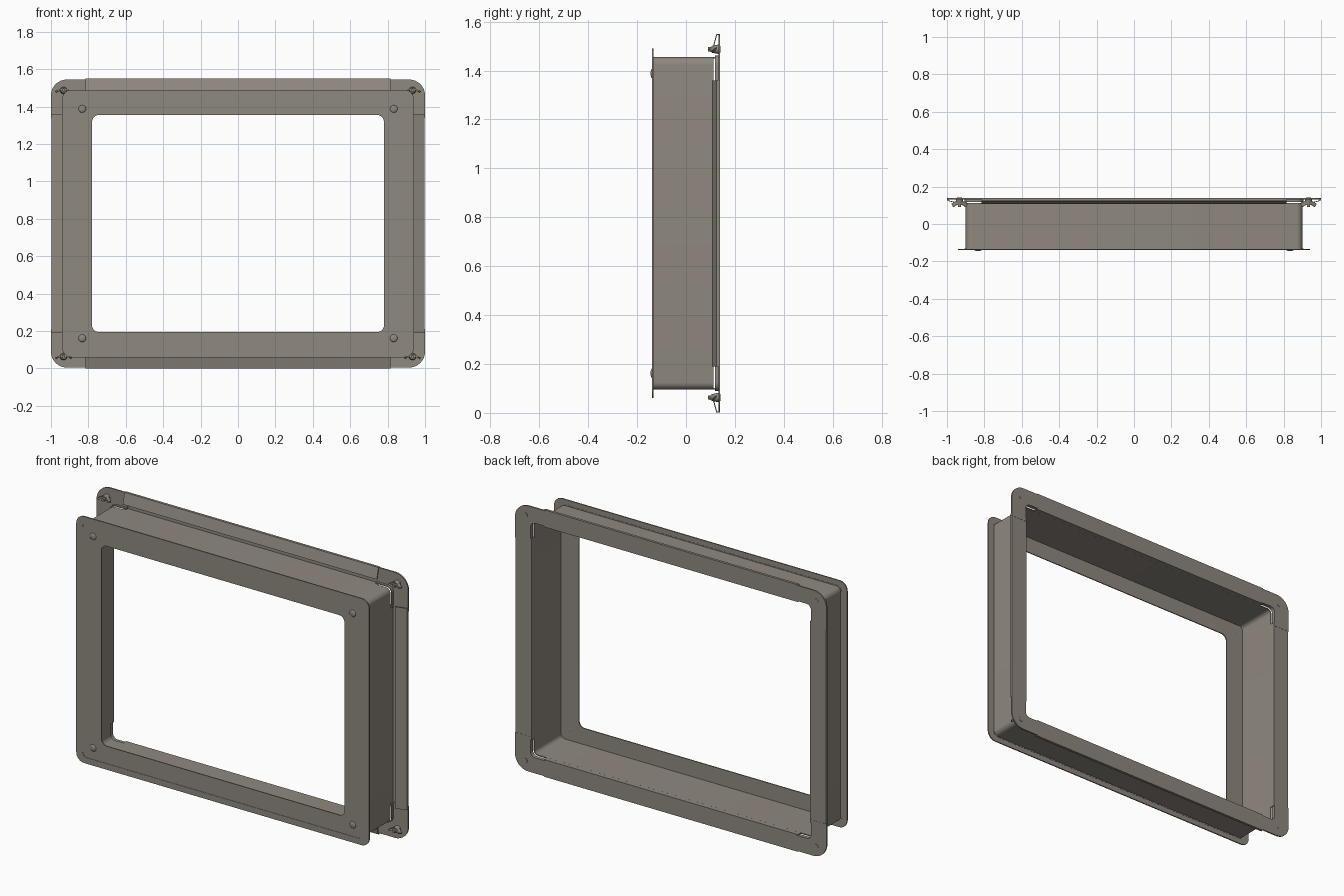
import bpy, bmesh, math
from mathutils import Matrix, Vector

old = bpy.data.objects.get("Cube")
if old:
    bpy.data.objects.remove(old, do_unlink=True)

ZC = 0.775                      # middle height of the frame
HX, HZ = 0.90, 0.68             # half size of the sleeve
BACK = 0.14

metal = bpy.data.materials.new("warm grey metal")
metal.use_nodes = True
colour = (0.275, 0.247, 0.212, 1)
metal.diffuse_color = colour
metal.node_tree.nodes["Principled BSDF"].inputs["Base Color"].default_value = colour


def finish(name, bm, smooth=True):
    bmesh.ops.recalc_face_normals(bm, faces=bm.faces)
    mesh = bpy.data.meshes.new(name)
    bm.to_mesh(mesh)
    bm.free()
    ob = bpy.data.objects.new(name, mesh)
    bpy.context.collection.objects.link(ob)
    mesh.materials.append(metal)
    if smooth:
        bpy.ops.object.select_all(action='DESELECT')
        ob.select_set(True)
        bpy.context.view_layer.objects.active = ob
        bpy.ops.object.shade_smooth_by_angle(angle=math.radians(35))
    return ob


def arc(cx, cz, r, start, end, n=8):
    return [(cx + r * math.cos(start + (end - start) * i / n),
             cz + r * math.sin(start + (end - start) * i / n)) for i in range(n + 1)]


def rounded(hx, hz, r):
    pts = []
    for k, (sx, sz) in enumerate(((1, 1), (-1, 1), (-1, -1), (1, -1))):
        a = k * math.pi / 2
        pts += arc(sx * (hx - r), sz * (hz - r), r, a, a + math.pi / 2)
    return pts


def ring(name, outer, inner, y0, y1):
    """Rounded rectangular frame between two outlines."""
    bm = bmesh.new()
    loops = [[bm.verts.new((x, y, z + ZC)) for x, z in rounded(*o)]
             for o, y in ((outer, y0), (outer, y1), (inner, y1), (inner, y0))]
    n = len(loops[0])
    for a, b in zip(loops, loops[1:] + loops[:1]):
        for i in range(n):
            j = (i + 1) % n
            bm.faces.new((a[i], a[j], b[j], b[i]))
    return finish(name, bm)


def prism(name, pts, direction, smooth=True):
    """Extrude a closed outline of 3D points."""
    bm = bmesh.new()
    face = bm.faces.new([bm.verts.new(p) for p in pts])
    ext = bmesh.ops.extrude_face_region(bm, geom=[face])
    bmesh.ops.translate(bm, vec=direction,
                        verts=[g for g in ext["geom"] if isinstance(g, bmesh.types.BMVert)])
    return finish(name, bm, smooth)


# Front panel, rim and sleeve
ring("front_panel", (HX + 0.005, HZ + 0.005, 0.035), (0.78, 0.58, 0.035), -0.138, -0.132)
ring("front_rim", (0.94, 0.715, 0.05), (HX, HZ, 0.03), -BACK, -0.133)
ring("sleeve", (HX, HZ, 0.03), (HX - 0.006, HZ - 0.006, 0.024), -0.137, 0.112)

# Folded rails: wall, back flange, outer lip and sloping return
outline = [(-0.006, 0.105), (-0.006, 0.139), (0.097, 0.139), (0.097, 0.124),
           (0.032, 0.107), (0.032, 0.111), (0.093, 0.127), (0.093, 0.134),
           (0, 0.134), (0, 0.105)]
for side, s in (("left", 1), ("right", -1)):
    prism(side + "_rail", [(s * (HX + d), y, 0.19) for d, y in outline], (0, 0, 1.17), False)
for side, s in (("top", 1), ("bottom", -1)):
    prism(side + "_rail", [(-0.815, y, ZC + s * (HZ + d * 0.97)) for d, y in outline],
          (1.63, 0, 0), False)


def cylinder(bm, r1, r2, y0, y1, x, z, sides=20):
    mat = Matrix.Translation((x, (y0 + y1) / 2, z)) @ Matrix.Rotation(math.pi / 2, 4, 'X')
    bmesh.ops.create_cone(bm, cap_ends=True, segments=sides, radius1=r1, radius2=r2,
                          depth=y1 - y0, matrix=mat)


# Corner brackets, wing nuts and front screws
for vert, sz in (("top", 1), ("bottom", -1)):
    for side, sx in (("left", 1), ("right", -1)):
        tag = vert + "_" + side
        ox, oz = 1.0, 0.77
        leg = [(0.80, oz)] + arc(ox - 0.085, oz - 0.085, 0.085, math.pi / 2, 0)
        leg += [(ox, 0.565), (HX, 0.565)]
        leg += arc(HX - 0.03, HZ - 0.03, 0.03, 0, math.pi / 2) + [(0.80, HZ)]
        prism(tag + "_bracket", [(sx * x, 0.132, ZC + sz * z) for x, z in leg], (0, 0.008, 0))

        # Narrow inner lip of the bracket
        r = 0.03
        a = [(HX + 0.006, 0.565)] + arc(HX - r, HZ - r, r + 0.006, 0, math.pi / 2)
        a += [(0.80, HZ + 0.006), (0.80, HZ)]
        a += arc(HX - r, HZ - r, r, math.pi / 2, 0) + [(HX, 0.565)]
        prism(tag + "_bracket_lip", [(sx * x, 0.118, ZC + sz * z) for x, z in a], (0, 0.018, 0))

        # Wing nut on its bolt
        bx, bz = sx * 0.933, ZC + sz * 0.712
        bm = bmesh.new()
        cylinder(bm, 0.009, 0.009, 0.09, 0.134, bx, bz, 12)
        cylinder(bm, 0.019, 0.014, 0.105, 0.132, bx, bz, 16)
        for w in (1, -1):
            mat = (Matrix.Translation((bx + w * 0.024, 0.108, bz))
                   @ Matrix.Rotation(w * math.radians(25), 4, 'Y')
                   @ Matrix.Rotation(-w * math.radians(30), 4, 'Z')
                   @ Matrix.Diagonal(Vector((0.034, 0.02, 0.009, 1))))
            bmesh.ops.create_cube(bm, size=1, matrix=mat)
        finish(tag + "_wing_nut", bm)

        # Bolt head on the back of the bracket
        bm = bmesh.new()
        cylinder(bm, 0.014, 0.014, 0.138, 0.142, bx, bz, 16)
        finish(tag + "_bolt_head", bm)

        # Domed screw in the front panel
        bm = bmesh.new()
        mat = (Matrix.Translation((sx * 0.833, -0.138, ZC + sz * 0.613))
               @ Matrix.Diagonal(Vector((0.02, 0.007, 0.02, 1))))
        bmesh.ops.create_uvsphere(bm, u_segments=20, v_segments=10, radius=1, matrix=mat)
        finish(tag + "_screw", bm)
